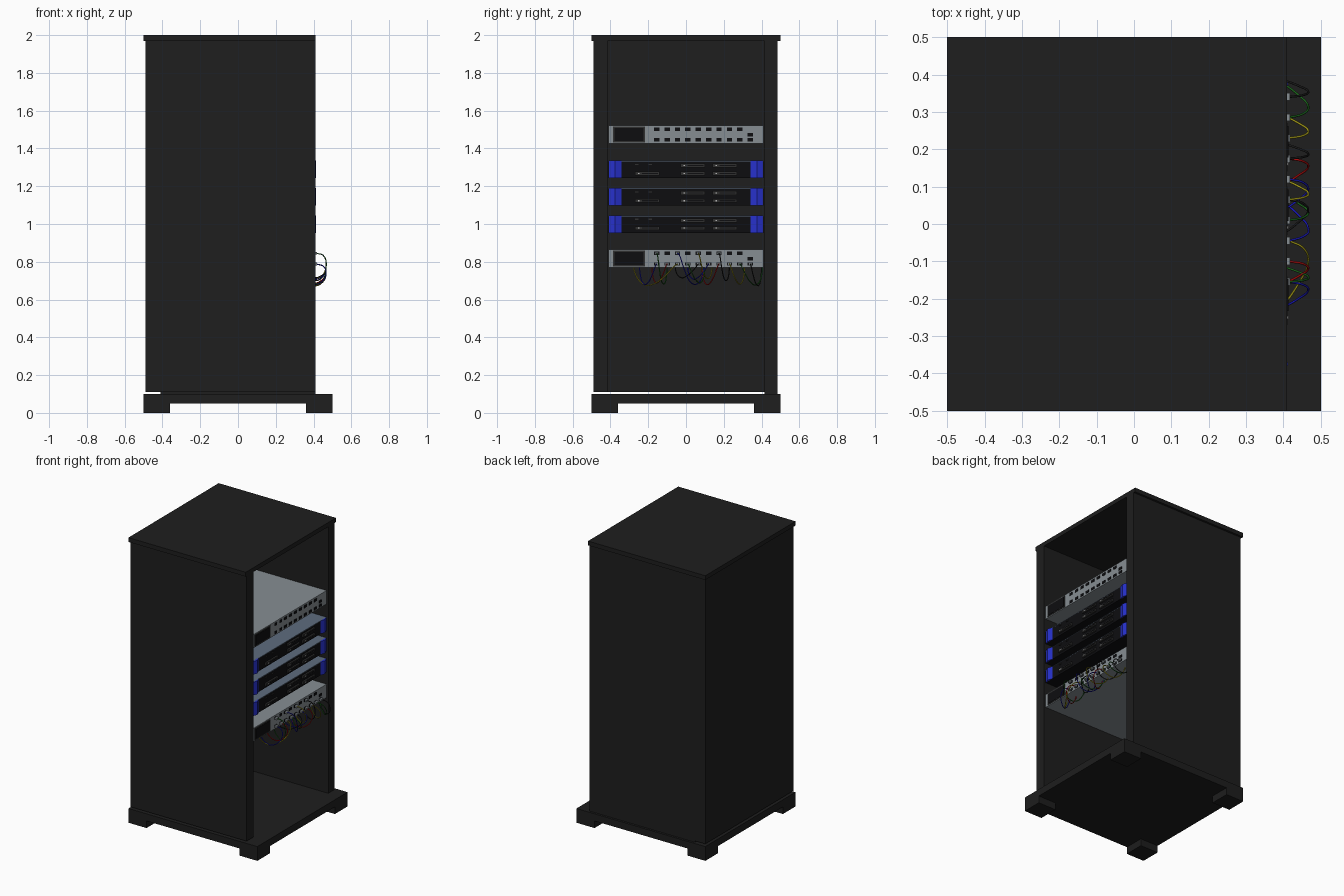
import bpy, random
from mathutils import Vector

if "Cube" in bpy.data.objects:
    bpy.data.objects.remove(bpy.data.objects["Cube"])

random.seed(4)


def material(name, r, g, b):
    m = bpy.data.materials.new(name)
    m.diffuse_color = (r, g, b, 1)
    m.use_nodes = True
    m.node_tree.nodes["Principled BSDF"].inputs["Base Color"].default_value = m.diffuse_color
    return m


BLACK = material("cabinet_black", .013, .013, .013)
SILVER = material("silver", .24, .27, .29)
STEEL = material("steel_blue", .11, .15, .21)
DARK = material("dark", .004, .004, .005)
BAY = material("bay_grey", .03, .03, .03)
BLUE = material("handle_blue", .02, .03, .6)
LED = material("led", .5, .5, .5)
CABLES = [material("cable_" + n, *c) for n, c in {
    "blue": (.01, .01, .5), "red": (.5, .005, .005), "yellow": (.4, .35, .01),
    "green": (.01, .12, .01), "black": (.01, .01, .01)}.items()]


def mesh_object(name, verts, faces, mat):
    me = bpy.data.meshes.new(name)
    me.from_pydata(verts, [], faces)
    me.materials.append(mat)
    ob = bpy.data.objects.new(name, me)
    bpy.context.collection.objects.link(ob)
    return ob


def box(name, x, y, z, mat):
    verts = [(a, b, c) for a in x for b in y for c in z]
    faces = [(0, 1, 3, 2), (4, 6, 7, 5), (0, 4, 5, 1),
             (2, 3, 7, 6), (0, 2, 6, 4), (1, 5, 7, 3)]
    return mesh_object(name, verts, faces, mat)


def plate(name, x, y, z, w, h, mat, depth=.006):
    """Small block on a device front, centred on y, z."""
    return box(name, (x - .004, x + depth), (y - w / 2, y + w / 2), (z - h / 2, z + h / 2), mat)


# Cabinet: base, feet, side walls, back wall, top
box("base_plate", (-.5, .5), (-.5, .5), (.05, .1), BLACK)
for sx in (-1, 1):
    for sy in (-1, 1):
        box("foot", sorted((sx * .36, sx * .5)), sorted((sy * .36, sy * .5)), (0, .1), BLACK)
box("near_side_wall", (-.49, .41), (-.49, -.415), (.11, 1.97), BLACK)
box("far_side_wall", (-.41, .41), (.415, .485), (.1, 1.97), BLACK)
box("back_wall", (-.49, -.41), (-.415, .485), (.11, 1.97), BLACK)
box("top_panel", (-.5, .41), (-.5, .5), (1.97, 2), BLACK)

FRONT = .4


# Network switch: case, display and port rows
def switch(z0):
    z1 = z0 + .095
    box("switch_case", (-.41, FRONT), (-.41, .41), (z0, z1), SILVER)
    plate("display_frame", FRONT, -.302, z0 + .047, .17, .083, BAY, .003)
    plate("display_screen", FRONT, -.302, z0 + .047, .155, .07, DARK, .005)
    for i in range(10):
        y = -.155 + i * .055
        if i < 9:
            plate("port", FRONT, y, z0 + .075, .028, .018, DARK, .003)
        plate("port", FRONT, y, z0 + .018, .028, .018, DARK, .003)
    plate("port", FRONT, .34, z0 + .046, .028, .018, DARK, .003)


# Server: case, lid, ridged handles, drive bays
def server(z0):
    z1 = z0 + .092
    box("server_case", (-.41, FRONT), (-.41, .41), (z0, z1 - .004), DARK)
    box("server_lid", (-.41, FRONT), (-.41, .41), (z1 - .004, z1), STEEL)
    for y in (-.375, .375):
        profile = [(FRONT - .005, y - .033), (FRONT, y - .033), (FRONT + .012, y),
                   (FRONT, y + .033), (FRONT - .005, y + .033)]
        verts = [(a, b, c) for c in (z0, z1) for a, b in profile]
        faces = [(4, 3, 2, 1, 0), (5, 6, 7, 8, 9)]
        faces += [(i, (i + 1) % 5, (i + 1) % 5 + 5, i + 5) for i in range(5)]
        mesh_object("server_handle", verts, faces, BLUE)
    for y, z in ((.035, .066), (.205, .066), (.035, .025), (.205, .025), (-.205, .025)):
        plate("drive_bay", FRONT, y, z0 + z, .13, .02, BAY, .011)
        plate("drive_slot", FRONT, y + .015, z0 + z, .085, .006, DARK, .013)
        plate("drive_led", FRONT, y - .045, z0 + z, .008, .006, LED, .013)
    for y in (-.26, -.19):
        plate("server_button", FRONT, y, z0 + .072, .018, .006, BAY)


switch(1.427)
switch(.77)
for z in (.953, 1.098, 1.243):
    server(z)


# Patch cables: plug in a port, loop outward, hang, return under the switch
def cable(y, z, end_y, low, mat):
    plate("cable_plug", FRONT, y, z, .02, .014, SILVER, .018)
    d = end_y - y
    pts = [(FRONT + .015, y, z), (.452, y + d * .08, z - .012), (.466, y + d * .25, (z + low) / 2),
           (.44, y + d * .5, low + .01), (.4, y + d * .75, low), (.34, end_y, .755), (.335, end_y, .775)]
    cu = bpy.data.curves.new("patch_cable", "CURVE")
    cu.dimensions = "3D"
    cu.bevel_depth = .003
    cu.bevel_resolution = 1
    cu.resolution_u = 6
    sp = cu.splines.new("BEZIER")
    sp.bezier_points.add(len(pts) - 1)
    for bp, p in zip(sp.bezier_points, pts):
        bp.co = Vector(p)
        bp.handle_left_type = bp.handle_right_type = "AUTO"
    cu.materials.append(mat)
    ob = bpy.data.objects.new("patch_cable", cu)
    bpy.context.collection.objects.link(ob)


for i, (port, shift) in enumerate(((0, -.09), (1, -.08), (2, -.23), (3, .09), (4, -.12),
                                   (5, -.11), (6, -.09), (7, .08), (8, .12), (9, .06))):
    y = -.155 + port * .055
    cable(y, .788, y + shift, random.uniform(.67, .72), CABLES[i % 5])
    if i in (0, 2, 4, 6):
        cable(y, .845, y - shift * .6, random.uniform(.68, .72), CABLES[(i + 3) % 5])
